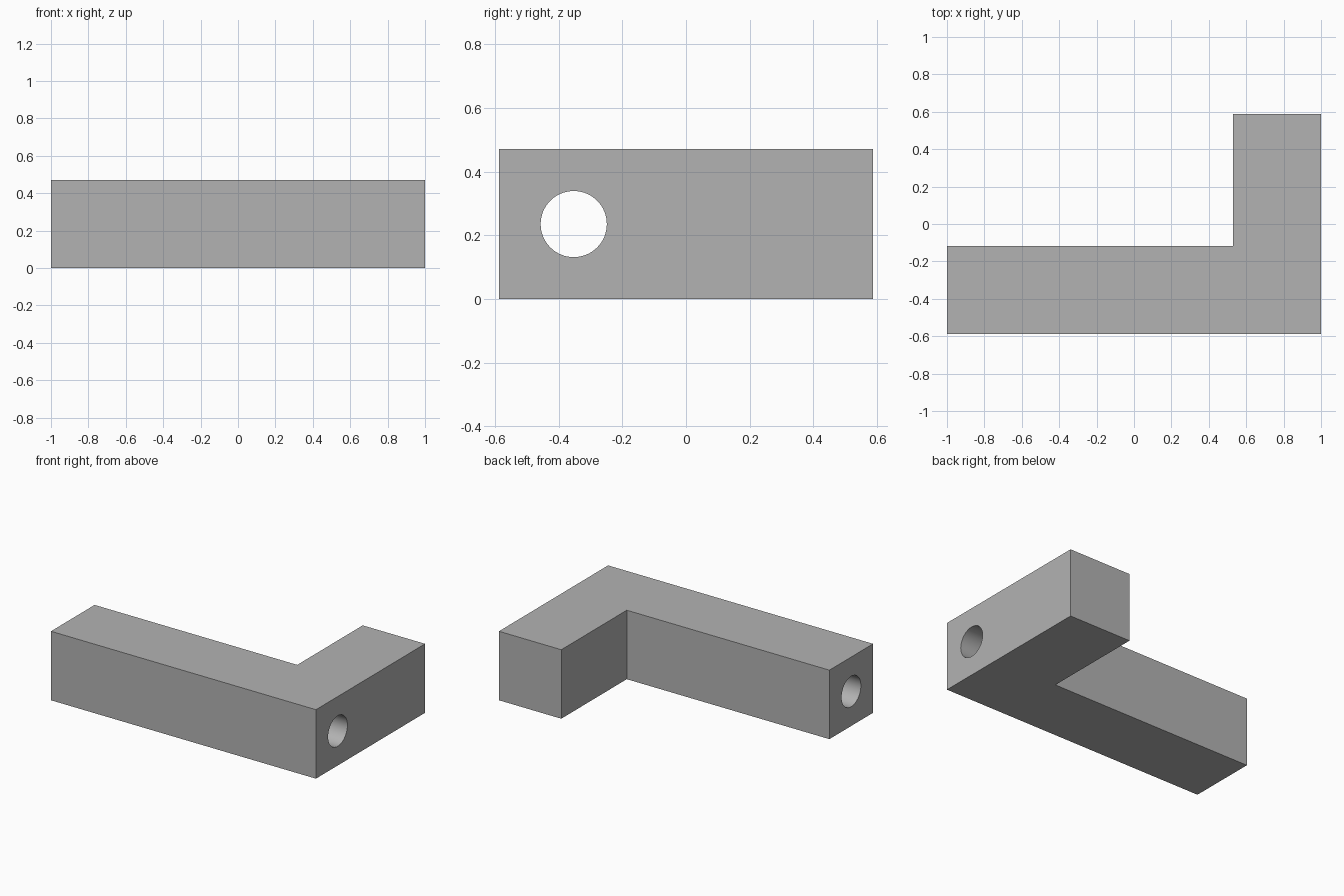
import bpy
import bmesh
import math

cube = bpy.data.objects.get("Cube")
if cube:
    bpy.data.objects.remove(cube, do_unlink=True)

UNIT = 2 / 17            # the part is 17 units long
HEIGHT = 4 * UNIT
BACK = 5 * UNIT

# Plain grey material
grey = bpy.data.materials.new("plain_grey")
grey.use_nodes = True
colour = (0.45, 0.45, 0.45, 1)
grey.diffuse_color = colour
grey.node_tree.nodes["Principled BSDF"].inputs["Base Color"].default_value = colour

# L-shaped profile, extruded upward
outline = [(-1, -BACK), (1, -BACK), (1, BACK), (1 - HEIGHT, BACK),
           (1 - HEIGHT, HEIGHT - BACK), (-1, HEIGHT - BACK)]
bm = bmesh.new()
base = bm.faces.new([bm.verts.new((x, y, 0)) for x, y in outline])
top = bmesh.ops.extrude_face_region(bm, geom=[base])["geom"]
bmesh.ops.translate(bm, vec=(0, 0, HEIGHT),
                    verts=[v for v in top if isinstance(v, bmesh.types.BMVert)])
bmesh.ops.recalc_face_normals(bm, faces=bm.faces)
mesh = bpy.data.meshes.new("angle_bracket")
bm.to_mesh(mesh)
bm.free()
mesh.materials.append(grey)
bracket = bpy.data.objects.new("angle_bracket", mesh)
bpy.context.collection.objects.link(bracket)

# Round bore along the whole long arm
bpy.ops.mesh.primitive_cylinder_add(
    vertices=64, radius=0.104, depth=2.4,
    location=(0, HEIGHT / 2 - BACK, HEIGHT / 2), rotation=(0, math.pi / 2, 0))
cutter = bpy.context.object
cutter.name = "bore_cutter"
cutter.data.materials.append(grey)
cutter.hide_render = True

bore = bracket.modifiers.new("bore", "BOOLEAN")
bore.operation = "DIFFERENCE"
bore.solver = "EXACT"
bore.object = cutter

# Apply the cut, then smooth only the bore wall
bpy.ops.object.select_all(action="DESELECT")
bracket.select_set(True)
bpy.context.view_layer.objects.active = bracket
bpy.ops.object.modifier_apply(modifier=bore.name)
bpy.data.objects.remove(cutter, do_unlink=True)
bpy.ops.object.shade_smooth_by_angle(angle=math.radians(30))
